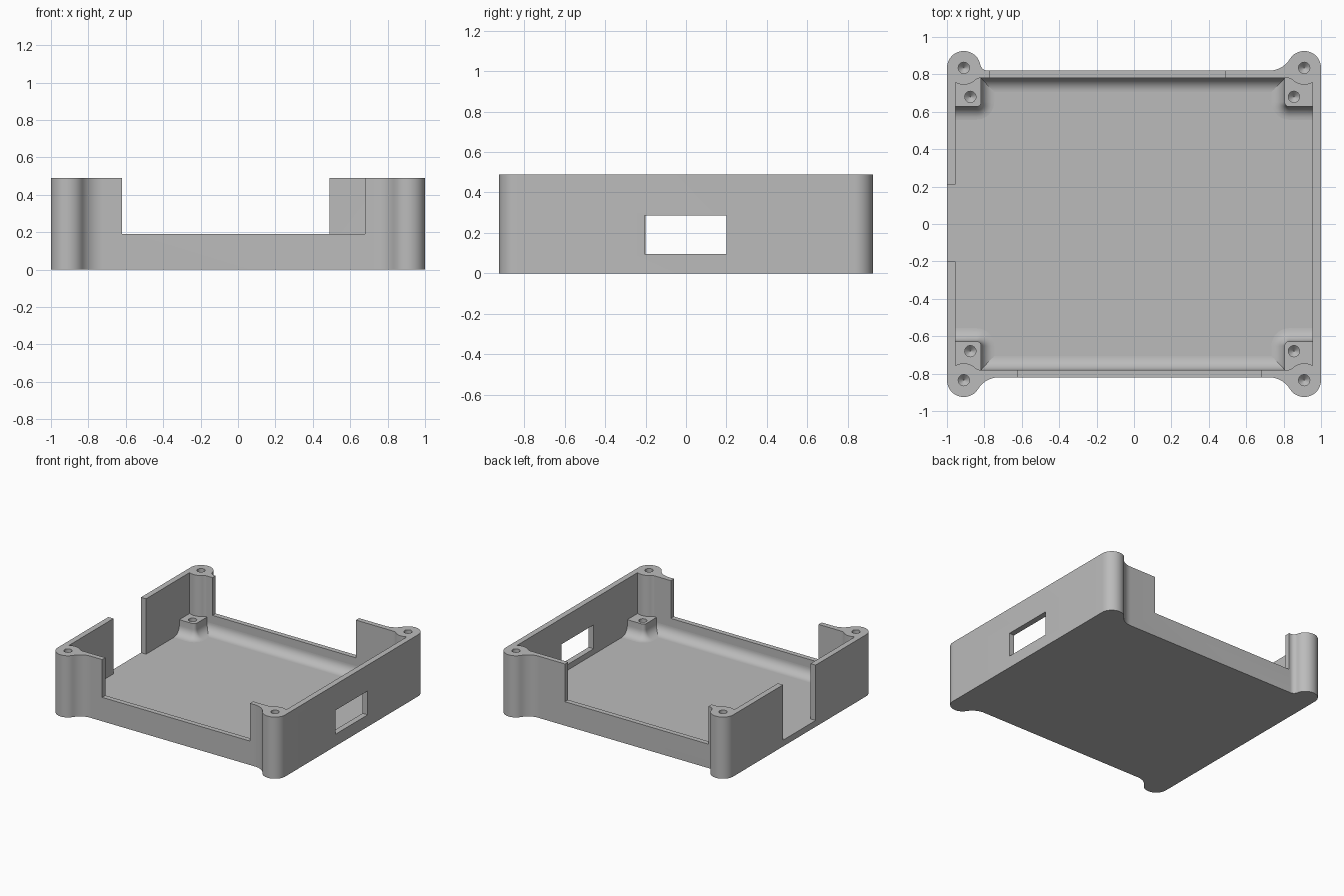
import bpy, bmesh
from math import sin, cos, pi, sqrt, atan2, radians

cube = bpy.data.objects.get("Cube")
if cube:
    bpy.data.objects.remove(cube, do_unlink=True)

HEIGHT, FLOOR, LEDGE = 0.49, 0.05, 0.19
IN_X, IN_Y, OUT_Y = 0.955, 0.78, 0.82
POST_X, POST_Y, POST_R = 0.91, 0.835, 0.09

grey = bpy.data.materials.new("grey plastic")
grey.use_nodes = True
grey.diffuse_color = (0.5, 0.5, 0.5, 1)
grey.node_tree.nodes["Principled BSDF"].inputs["Base Color"].default_value = (0.5, 0.5, 0.5, 1)


def loft(name, rings):
    """Closed solid through equal-sized rings of points."""
    bm = bmesh.new()
    loops = [[bm.verts.new(p) for p in ring] for ring in rings]
    n = len(loops[0])
    for a, b in zip(loops, loops[1:]):
        for i in range(n):
            j = (i + 1) % n
            bm.faces.new((a[i], a[j], b[j], b[i]))
    bm.faces.new(loops[0][::-1])
    bm.faces.new(loops[-1])
    bmesh.ops.recalc_face_normals(bm, faces=bm.faces[:])
    mesh = bpy.data.meshes.new(name)
    bm.to_mesh(mesh)
    bm.free()
    mesh.materials.append(grey)
    obj = bpy.data.objects.new(name, mesh)
    bpy.context.collection.objects.link(obj)
    return obj


def prism(name, outline, z0, z1):
    return loft(name, [[(x, y, z) for x, y in outline] for z in (z0, z1)])


def box(name, x0, x1, y0, y1, z0, z1):
    return prism(name, [(x0, y0), (x1, y0), (x1, y1), (x0, y1)], z0, z1)


def arc(cx, cy, r, a0, a1, n=12):
    return [(cx + r * cos(a0 + (a1 - a0) * i / n),
             cy + r * sin(a0 + (a1 - a0) * i / n)) for i in range(n + 1)]


def drill(x, y, r, top, depth):
    """Blind hole cutter with a pointed tip."""
    levels = [(r, top + 0.05), (r, top - depth), (0.002, top - depth - r)]
    return loft("hole_cutter", [[(px, py, z) for px, py in arc(x, y, s, 0, 2 * pi, 24)[:-1]]
                                for s, z in levels])


def select(obj):
    bpy.ops.object.select_all(action='DESELECT')
    obj.select_set(True)
    bpy.context.view_layer.objects.active = obj


def cut(obj, cutter):
    select(obj)
    mod = obj.modifiers.new("cut", 'BOOLEAN')
    mod.operation, mod.solver, mod.object = 'DIFFERENCE', 'EXACT', cutter
    bpy.ops.object.modifier_apply(modifier=mod.name)
    bpy.data.objects.remove(cutter, do_unlink=True)


def smooth(obj):
    select(obj)
    bpy.ops.object.shade_smooth_by_angle(angle=radians(30))


def outer_corner(r):
    """Round post blended to the outer wall by a fillet of radius r."""
    dy = OUT_Y + r - POST_Y
    dx = sqrt((POST_R + r) ** 2 - dy ** 2)
    t = atan2(dy, -dx)
    return (arc(POST_X, POST_Y, POST_R, 0, t, 20)
            + arc(POST_X - dx, OUT_Y + r, r, t + pi, 1.5 * pi)[1:])


def inner_corner(r):
    """Post bulging into the cavity, blended to the inner wall."""
    dy = IN_Y - r - POST_Y
    dx = sqrt((POST_R + r) ** 2 - dy ** 2)
    t = atan2(dy, -dx)
    return (arc(POST_X, POST_Y, POST_R, -pi / 3, t)
            + arc(POST_X - dx, IN_Y - r, r, t + pi, pi / 2)[1:])


def outline(corner, radii):
    points = []
    for (sx, sy), r in zip([(1, 1), (-1, 1), (-1, -1), (1, -1)], radii):
        quarter = [(sx * x, sy * y) for x, y in corner(r)]
        points += quarter if sx * sy > 0 else quarter[::-1]
    return points


# Tray: solid outline hollowed out
tray = prism("case_tray", outline(outer_corner, (0.13, 0.04, 0.13, 0.13)), 0, HEIGHT)
cut(tray, prism("cavity_cutter", outline(inner_corner, (0.04,) * 4), FLOOR, 1))

# Wall openings: front, back, left-hand notch and right-hand window
cut(tray, box("front_cutter", -0.62, 0.68, -0.95, -0.7, LEDGE, 1))
cut(tray, box("back_cutter", -0.77, 0.49, 0.7, 0.95, LEDGE, 1))
cut(tray, box("notch_cutter", -1.1, -0.9, -0.2, 0.21, FLOOR, 1))
cut(tray, box("window_cutter", 0.9, 1.1, -0.205, 0.2, 0.095, 0.285))

# Screw holes in the corner posts
for sx in (-1, 1):
    for sy in (-1, 1):
        cut(tray, drill(sx * POST_X, sy * POST_Y, 0.03, HEIGHT, 0.2))
smooth(tray)

# Coves where the floor meets the front and back walls
COVE = 0.075
for name, s in (("front_cove", -1), ("back_cove", 1)):
    section = arc(IN_Y - COVE, FLOOR + COVE, COVE, -pi / 2, 0)
    section += [(IN_Y + 0.01, FLOOR + COVE), (IN_Y + 0.01, FLOOR - 0.01),
                (IN_Y - COVE, FLOOR - 0.01)]
    smooth(loft(name, [[(x, s * y, z) for y, z in section] for x in (-0.97, 0.97)]))

# Standoffs in the corners with flared feet and pilot holes
TOP, FLARE, ROUND = 0.165, 0.07, 0.025
for side, sx, edge, hole in (("left", 1, 0.805, 0.855), ("right", -1, 0.817, 0.875)):
    for end, sy in (("front", -1), ("back", 1)):
        levels = [(FLARE, FLOOR - 0.01)]
        levels += [(FLARE * (1 - sin(a)), FLOOR + FLARE * (1 - cos(a)))
                   for a in (i * pi / 16 for i in range(9))]
        levels += [(0, TOP)]
        rings = []
        for grow, z in levels:
            plan = [(0.975, 0.8), (edge - grow, 0.8)]
            plan += arc(edge + ROUND, 0.627 + ROUND, ROUND + grow, pi, 1.5 * pi, 8)
            plan += [(0.975, 0.627 - grow)]
            rings.append([(sx * x, sy * y, z) for x, y in plan])
        standoff = loft(f"{end}_{side}_standoff", rings)
        cut(standoff, drill(sx * hole, sy * 0.68, 0.03, TOP, 0.06))
        smooth(standoff)
